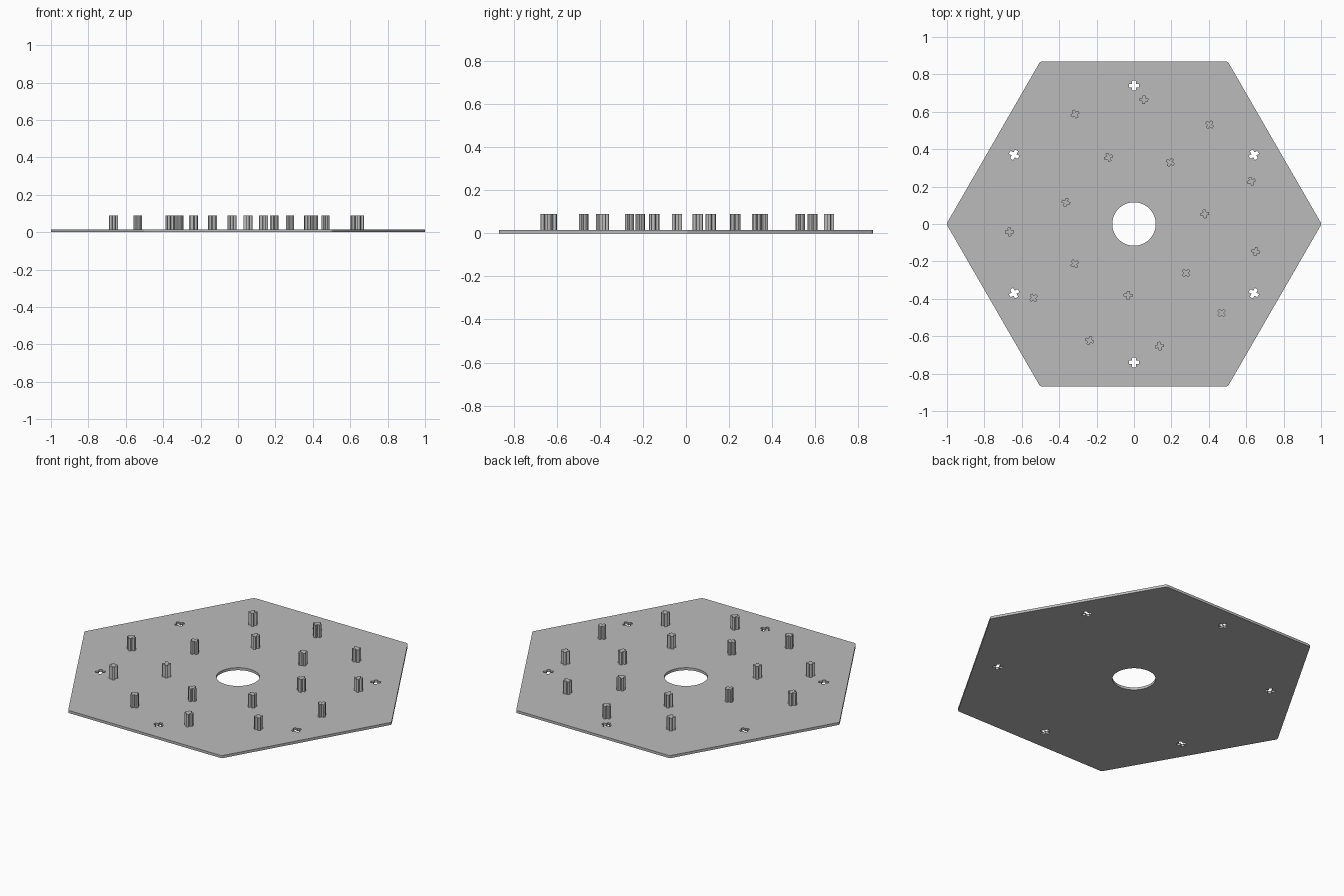
import bpy
from math import cos, sin, pi, radians
from mathutils import Vector, Matrix

if "Cube" in bpy.data.objects:
    bpy.data.objects.remove(bpy.data.objects["Cube"])

PLATE_TOP, PEG_TOP = 0.015, 0.09

grey = bpy.data.materials.new("plain grey")
grey.diffuse_color = (0.5, 0.5, 0.5, 1)
grey.use_nodes = True
grey.node_tree.nodes["Principled BSDF"].inputs["Base Color"].default_value = grey.diffuse_color


def ring(radius, count, start=0.0):
    """Points evenly spaced on a circle, as (point, angle)."""
    angles = [start + 2 * pi * i / count for i in range(count)]
    return [(Vector((radius * cos(a), radius * sin(a))), a) for a in angles]


def rounded(points, radius, steps):
    """Round the convex corners of a counter-clockwise outline."""
    out = []
    for i, p in enumerate(points):
        d0 = (p - points[i - 1]).normalized()
        d1 = (points[(i + 1) % len(points)] - p).normalized()
        turn = d0.cross(d1) if hasattr(d0, "cross") else 0
        if turn <= 0:
            out.append(p)
            continue
        angle = d0.angle(d1)
        n0 = Vector((-d0.y, d0.x))
        centre = p + (n0 + Vector((-d1.y, d1.x))).normalized() * radius / cos(angle / 2)
        for k in range(steps + 1):
            out.append(centre + Matrix.Rotation(angle * k / steps, 2) @ (-n0) * radius)
    return out


def cross_outline(half, arm, radius):
    """Plus-shaped outline with softened tips."""
    pts = []
    for q in range(4):
        turn = Matrix.Rotation(q * pi / 2, 2)
        pts += [turn @ Vector(c) for c in ((half, -arm), (half, arm), (arm, arm))]
    return rounded(pts, radius, 3)


def extrude(name, outlines, z0, z1):
    """Solid from flat outlines; inner outlines become holes."""
    curve = bpy.data.curves.new(name, 'CURVE')
    curve.dimensions, curve.fill_mode = '2D', 'BOTH'
    curve.extrude = (z1 - z0) / 2
    for outline in outlines:
        spline = curve.splines.new('POLY')
        spline.points.add(len(outline) - 1)
        for sp, p in zip(spline.points, outline):
            sp.co = (p.x, p.y, 0, 1)
        spline.use_cyclic_u = True
    curve.materials.append(grey)
    obj = bpy.data.objects.new(name, curve)
    bpy.context.collection.objects.link(obj)
    bpy.ops.object.select_all(action='DESELECT')
    obj.select_set(True)
    bpy.context.view_layer.objects.active = obj
    bpy.ops.object.convert(target='MESH')
    obj = bpy.context.object
    obj.data.transform(Matrix.Translation((0, 0, (z0 + z1) / 2)))
    bpy.ops.object.shade_smooth_by_angle(angle=radians(35))
    return obj


# Hexagonal plate with a round centre hole and six cross-shaped sockets
hexagon = rounded([p for p, a in ring(1.003, 6)], 0.02, 6)
centre_hole = [p for p, a in ring(0.116, 64)]
socket = cross_outline(0.027, 0.0095, 0.003)
sockets = [[c + Matrix.Rotation(a, 2) @ p for p in socket]
           for c, a in ring(0.74, 6, radians(30))]
extrude("hexagon_plate", [hexagon, centre_hole] + sockets, 0, PLATE_TOP)

# Cross-shaped pegs: an inner ring of seven, an outer ring of eleven with one left out
inner = ring(0.382, 7, radians(8.1))
outer = [s for i, s in enumerate(ring(0.667, 11, radians(20))) if i != 4]
peg_mesh = None
for c, a in inner + outer:
    if peg_mesh is None:
        peg = extrude("peg", [cross_outline(0.0235, 0.0085, 0.003)], PLATE_TOP, PEG_TOP)
        peg_mesh = peg.data
    else:
        peg = bpy.data.objects.new("peg", peg_mesh)
        bpy.context.collection.objects.link(peg)
    peg.location = (c.x, c.y, 0)
    peg.rotation_euler.z = a
